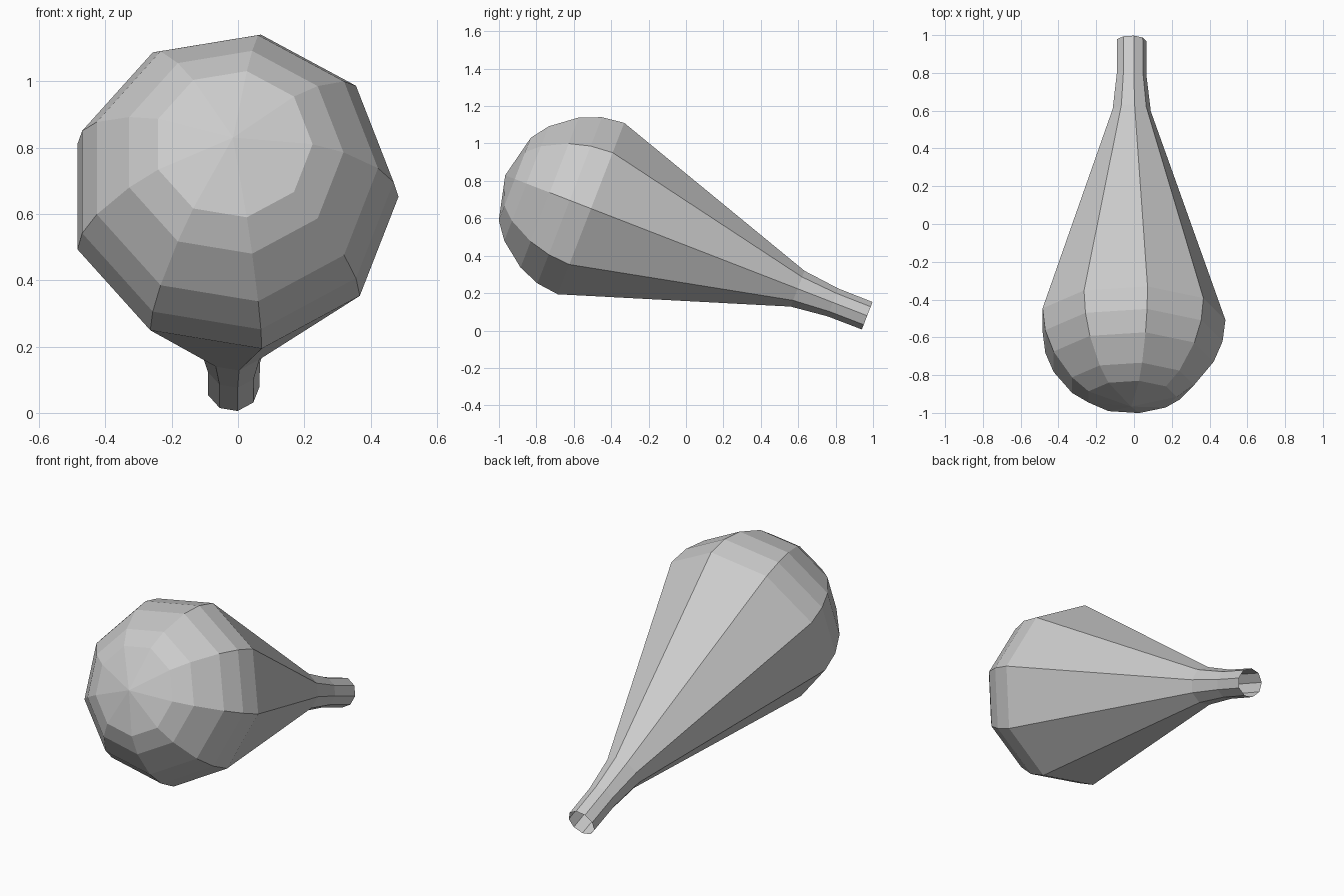
import bpy, bmesh
from math import cos, sin, radians, pi
from mathutils import Vector, Matrix

if "Cube" in bpy.data.objects:
    bpy.data.objects.remove(bpy.data.objects["Cube"])

SIDES = 9
# (distance along axis from widest ring, radius): rounded end -> open neck
PROFILE = [(-0.437, 0.24), (-0.37, 0.333), (-0.237, 0.437), (-0.122, 0.484),
           (0.0, 0.499), (1.185, 0.104), (1.388, 0.081), (1.584, 0.08)]
POLE = -0.492


def lathe(name, profile, pole, matrix):
    """Sweep a profile round local Y, closed by a fan at the pole, open at the other end."""
    bm = bmesh.new()
    rings = [[bm.verts.new((r * cos(2 * pi * k / SIDES), t, r * sin(2 * pi * k / SIDES)))
              for k in range(SIDES)] for t, r in profile]
    tip = bm.verts.new((0, pole, 0))
    for k in range(SIDES):
        n = (k + 1) % SIDES
        bm.faces.new((tip, rings[0][k], rings[0][n]))
        for a, b in zip(rings, rings[1:]):
            bm.faces.new((a[k], b[k], b[n], a[n]))
    bmesh.ops.recalc_face_normals(bm, faces=bm.faces)
    bm.transform(matrix)
    mesh = bpy.data.meshes.new(name)
    bm.to_mesh(mesh)
    bm.free()
    obj = bpy.data.objects.new(name, mesh)
    bpy.context.collection.objects.link(obj)
    return obj


# Bulb with tapering hollow neck, tilted so the neck points down and back
tilt = Matrix.Translation(Vector((-0.015, -0.508, 0.652))) @ Matrix.Rotation(radians(-21.2), 4, 'X')
lathe("bulb_and_neck", PROFILE, POLE, tilt)
